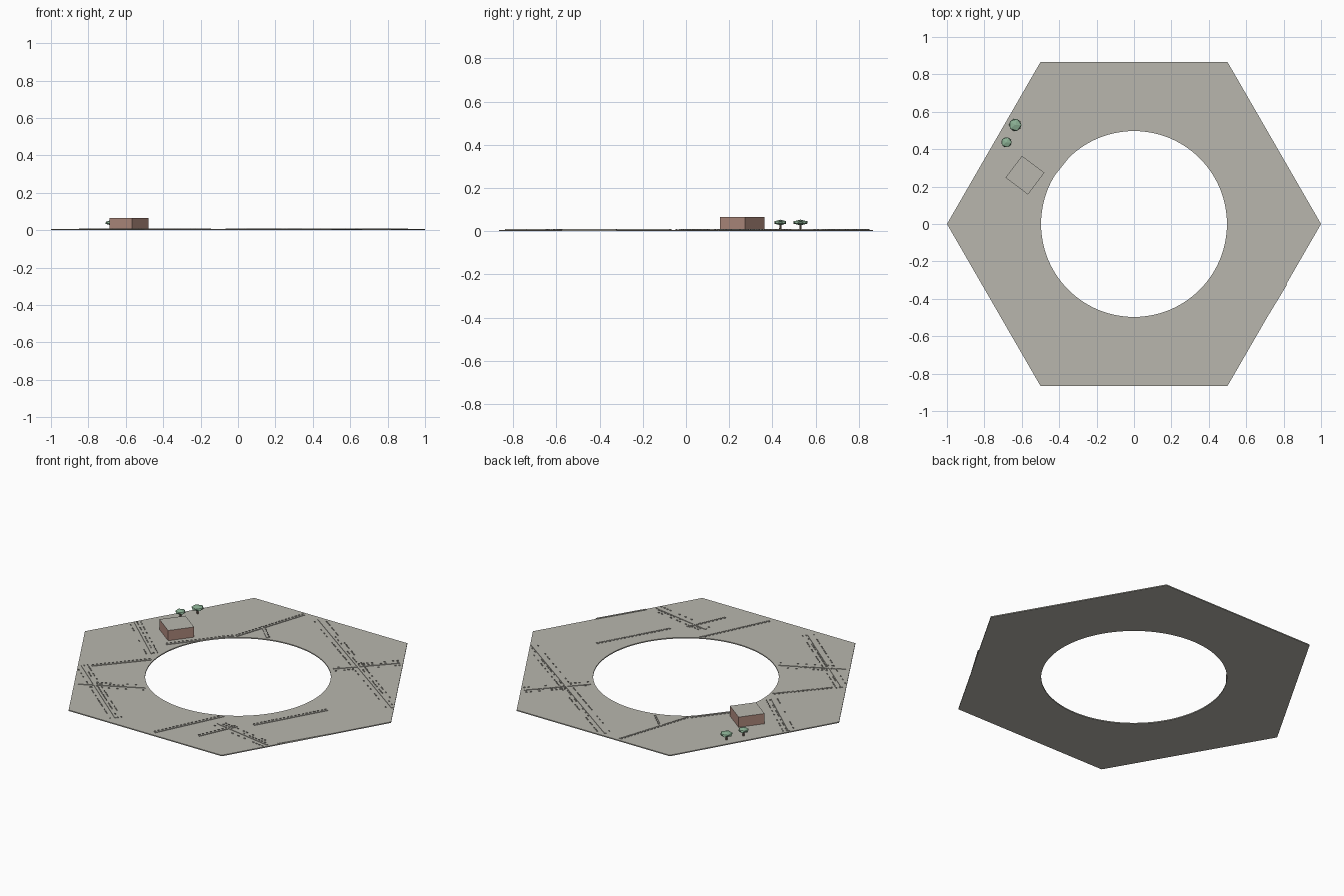
import bpy, bmesh, math, random
from mathutils import Matrix, Vector

if "Cube" in bpy.data.objects:
    bpy.data.objects.remove(bpy.data.objects["Cube"])

random.seed(4)
TOP = 0.006


def mat(name, c):
    m = bpy.data.materials.new(name)
    m.diffuse_color = (*c, 1)
    m.use_nodes = True
    m.node_tree.nodes["Principled BSDF"].inputs["Base Color"].default_value = m.diffuse_color
    return m


STONE = mat("stone grey", (0.48, 0.47, 0.42))
BRICK = mat("dusty brick", (0.44, 0.26, 0.21))
LEAF = mat("soft green", (0.26, 0.44, 0.30))
BARK = mat("bark brown", (0.16, 0.11, 0.08))


def finish(bm, name, *mats):
    bmesh.ops.recalc_face_normals(bm, faces=bm.faces)
    me = bpy.data.meshes.new(name)
    bm.to_mesh(me)
    bm.free()
    for m in mats:
        me.materials.append(m)
    ob = bpy.data.objects.new(name, me)
    bpy.context.collection.objects.link(ob)
    return ob


def add_box(bm, center, size, angle):
    mx = (Matrix.Translation(center) @ Matrix.Rotation(angle, 4, 'Z')
          @ Matrix.Diagonal((*size, 1)))
    return bmesh.ops.create_cube(bm, size=1, matrix=mx)["verts"]


# Hexagonal plate with a round hole: rings of matching points joined by quads
bm = bmesh.new()
N = 96
rings = []
for hexed, z in ((True, 0), (True, TOP), (False, TOP), (False, 0)):
    ring = []
    for i in range(N):
        a = 2 * math.pi * i / N
        local = a % (math.pi / 3) - math.pi / 6
        if abs(local - math.pi / 6) < 1e-6:
            local = -math.pi / 6
        r = math.cos(math.pi / 6) / math.cos(local) if hexed else 0.497
        ring.append(bm.verts.new((r * math.cos(a), r * math.sin(a), z)))
    rings.append(ring)
for k in range(4):
    p, q = rings[k], rings[(k + 1) % 4]
    for i in range(N):
        j = (i + 1) % N
        bm.faces.new((p[i], p[j], q[j], q[i]))
finish(bm, "hex_plate", STONE)


def inside(p):
    x, y = abs(p.x), abs(p.y)
    return (y < 0.858 and x * math.sqrt(3) + y < math.sqrt(3) - 0.02
            and p.length > 0.503)


# Low curbs: a narrow strip with a row of small studs along it
def curb(name, x0, y0, x1, y1, scatter):
    a, b = Vector((x0, y0, 0)), Vector((x1, y1, 0))
    d = b - a
    ang = math.atan2(d.y, d.x)
    side = Vector((-d.y, d.x, 0)).normalized()
    mid = (a + b) / 2
    bm = bmesh.new()
    add_box(bm, (mid.x, mid.y, TOP + 0.001), (d.length * 0.98, 0.010, 0.004), ang)
    n = int(d.length / 0.022)
    for i in range(n):
        p = a + d * ((i + 0.5) / n)
        rows = [0.012]
        if scatter:
            rows = [o for o in (-0.03, 0.012, 0.032) if random.random() < 0.55]
        for o in rows:
            q = p + side * o
            if inside(q):
                add_box(bm, (q.x, q.y, TOP + 0.001), (0.010, 0.005, 0.006), ang)
    finish(bm, name, STONE)


roads = [(-.85, .25, -.54, -.03), (-.77, -.36, -.23, -.81), (-.07, .845, .915, .14),
         (.25, -.55, .63, -.62), (-.65, -.57, -.32, -.40), (.36, .37, .615, .64)]
for i, r in enumerate(roads):
    curb(f"road_curb_{i}", *r, True)
walks = [(-.72, -.34, -.50, -.09), (.04, -.84, .23, -.45), (.26, -.74, .36, -.52),
         (.42, -.46, .64, -.07), (-.30, .41, -.155, .85), (-.256, .59, -.15, .49),
         (-.55, .11, -.31, .41), (.815, -.32, .66, -.575)]
for i, r in enumerate(walks):
    curb(f"path_curb_{i}", *r, False)

# House block: brick walls, grey flat roof
bm = bmesh.new()
add_box(bm, (-0.583, 0.261, 0.034), (0.146, 0.150, 0.064), math.radians(53))
bm.normal_update()
for f in bm.faces:
    f.material_index = 1 if f.normal.z > 0.5 else 0
finish(bm, "house", BRICK, STONE)

# Trees: flattened faceted crowns on thin trunks
for i, (x, y, r) in enumerate(((-0.635, 0.53, 0.037), (-0.682, 0.437, 0.031))):
    bm = bmesh.new()
    bmesh.ops.create_icosphere(bm, subdivisions=1, radius=1, matrix=(
        Matrix.Translation((x, y, 0.040)) @ Matrix.Diagonal((r, r, 0.013, 1))))
    finish(bm, f"tree_crown_{i}", LEAF)
    bm = bmesh.new()
    bmesh.ops.create_cone(bm, cap_ends=True, segments=6, radius1=0.006, radius2=0.004,
                          depth=0.032, matrix=Matrix.Translation((x, y, 0.019)))
    finish(bm, f"tree_trunk_{i}", BARK)
